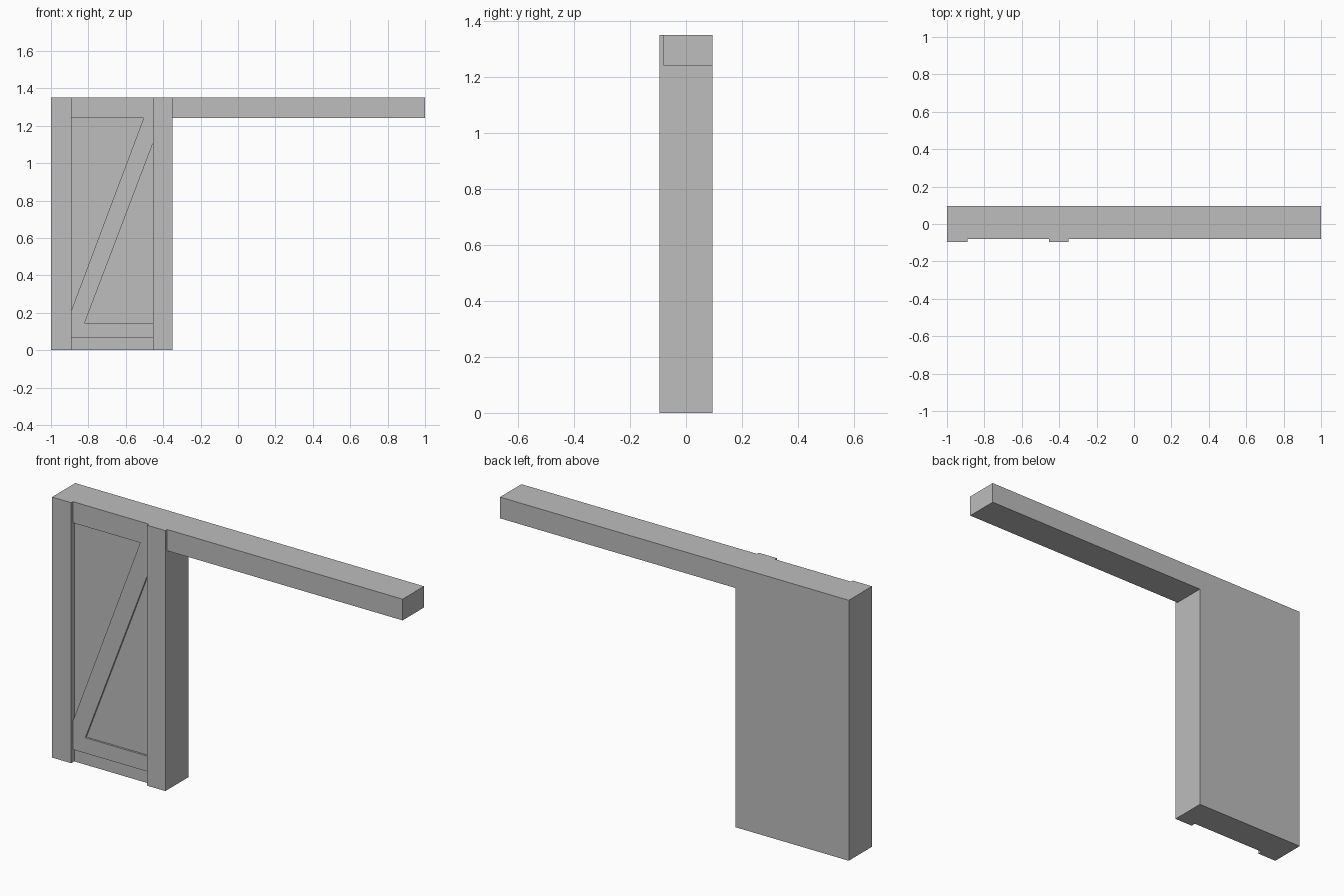
import bpy
import bmesh

cube = bpy.data.objects.get("Cube")
if cube:
    bpy.data.objects.remove(cube, do_unlink=True)

grey = bpy.data.materials.new("plain grey")
grey.use_nodes = True
grey.diffuse_color = (0.51, 0.51, 0.51, 1)
grey.node_tree.nodes["Principled BSDF"].inputs["Base Color"].default_value = grey.diffuse_color

# Shared depths and heights
BACK, POST, BOARD, PANEL = 0.095, -0.095, -0.08, -0.07
LEFT, RIGHT = -0.89, -0.455      # inner edges of the two posts
TOP, LINTEL = 1.35, 1.24


def slab(name, outline, front, back):
    """Extrude an outline in the x-z plane from front to back."""
    bm = bmesh.new()
    face = bm.faces.new([bm.verts.new((x, front, z)) for x, z in outline])
    extruded = bmesh.ops.extrude_face_region(bm, geom=[face])["geom"]
    moved = [v for v in extruded if isinstance(v, bmesh.types.BMVert)]
    bmesh.ops.translate(bm, verts=moved, vec=(0, back - front, 0))
    bmesh.ops.recalc_face_normals(bm, faces=bm.faces)
    mesh = bpy.data.meshes.new(name)
    bm.to_mesh(mesh)
    bm.free()
    mesh.materials.append(grey)
    obj = bpy.data.objects.new(name, mesh)
    bpy.context.collection.objects.link(obj)
    return obj


def box(name, x0, x1, z0, z1, front, back):
    return slab(name, [(x0, z0), (x1, z0), (x1, z1), (x0, z1)], front, back)


# Posts and the door panel between them
box("right_post", -1, LEFT, 0, TOP, POST, BACK)
box("left_post", RIGHT, -0.35, 0, TOP, POST, BACK)
box("door_panel", LEFT, RIGHT, 0, TOP, PANEL, BACK)

# Long overhead beam
box("overhead_beam", -0.35, 1, LINTEL, TOP, BOARD, BACK)

# Raised boards on the door: two rails and a diagonal brace
box("top_rail", LEFT, RIGHT, LINTEL, TOP, BOARD, PANEL)
box("bottom_rail", LEFT, RIGHT, 0.065, 0.145, BOARD, PANEL)
slab("diagonal_brace",
     [(LEFT, 0.145), (-0.82, 0.145), (RIGHT, 1.105),
      (RIGHT, LINTEL), (-0.505, LINTEL), (LEFT, 0.215)],
     BOARD, PANEL)
